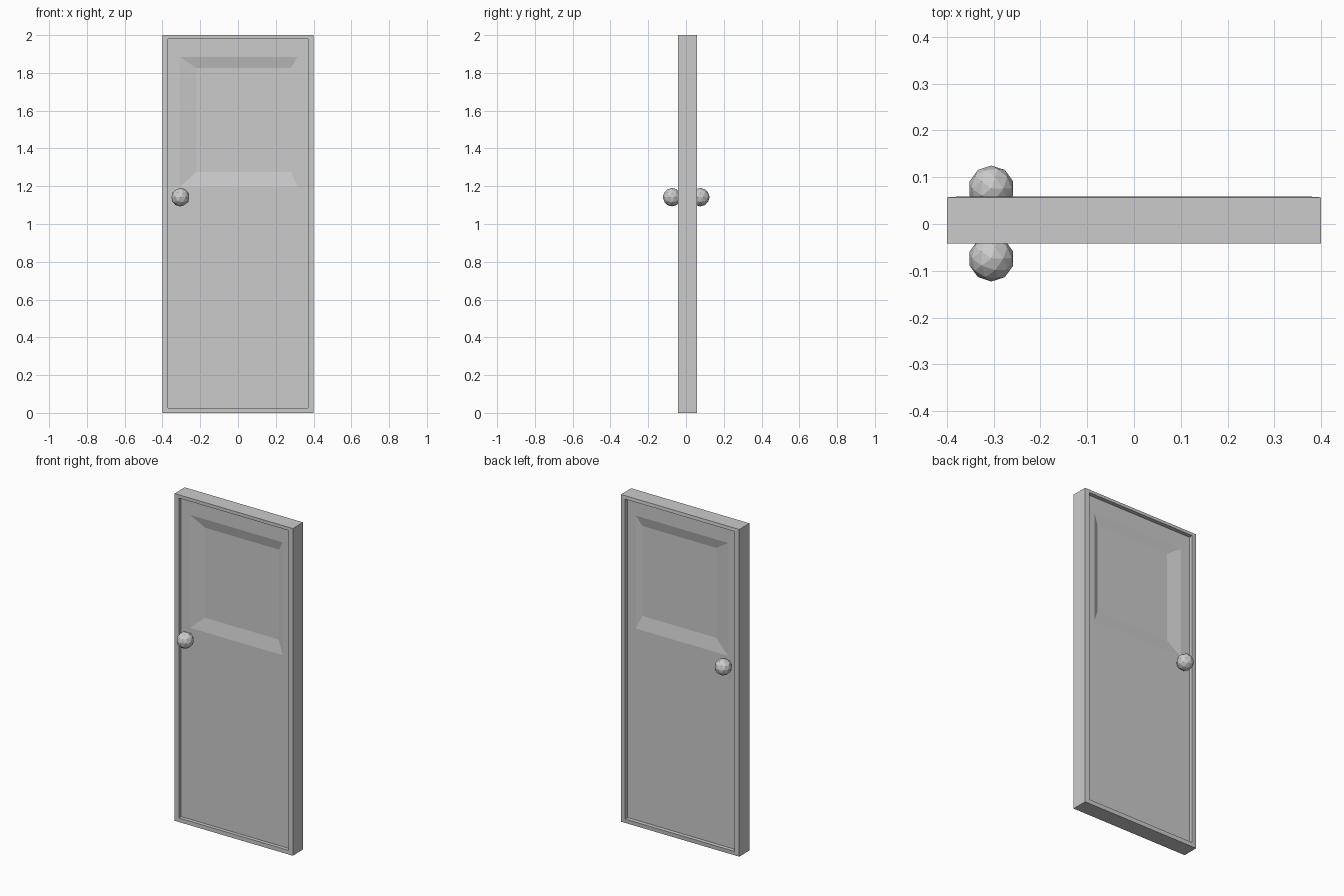
import bpy
import bmesh

if "Cube" in bpy.data.objects:
    bpy.data.objects.remove(bpy.data.objects["Cube"])

FRONT, BACK = -0.042, 0.057   # outer faces of the slab
RECESS, DISH = 0.022, 0.015   # depth inside the rim, extra depth of the upper panel

# rectangles as x0, x1, z0, z1
EDGE = (-0.4, 0.4, 0.0, 2.0)
RIM = (-0.37, 0.37, 0.025, 1.98)
PANEL_OUT = (-0.31, 0.315, 1.195, 1.885)
PANEL_IN = (-0.22, 0.28, 1.275, 1.825)


def side_rings(y, inward, lip):
    """Rings of one door face, from the outer edge to the middle of the panel."""
    return [(EDGE, y), (RIM, y - inward * lip), (RIM, y + inward * RECESS),
            (PANEL_OUT, y + inward * RECESS),
            (PANEL_IN, y + inward * (RECESS + DISH))]


# door slab: nested rectangles joined into one closed shell
bm = bmesh.new()
rings = []
for (x0, x1, z0, z1), y in side_rings(FRONT, 1, 0)[::-1] + side_rings(BACK, -1, 0.002):
    rings.append([bm.verts.new((x, y, z))
                  for x, z in ((x0, z0), (x1, z0), (x1, z1), (x0, z1))])
for a, b in zip(rings, rings[1:]):
    for i in range(4):
        j = (i + 1) % 4
        bm.faces.new((a[i], a[j], b[j], b[i]))
bm.faces.new(rings[0])
bm.faces.new(rings[-1])
bmesh.ops.recalc_face_normals(bm, faces=bm.faces)
mesh = bpy.data.meshes.new("door_slab")
bm.to_mesh(mesh)
bm.free()
bpy.context.collection.objects.link(bpy.data.objects.new("door_slab", mesh))

# faceted knobs, one on each side
for name, y in (("front_knob", -0.074), ("back_knob", 0.076)):
    bpy.ops.mesh.primitive_ico_sphere_add(subdivisions=2, radius=0.049,
                                          location=(-0.305, y, 1.142))
    bpy.context.object.name = name
